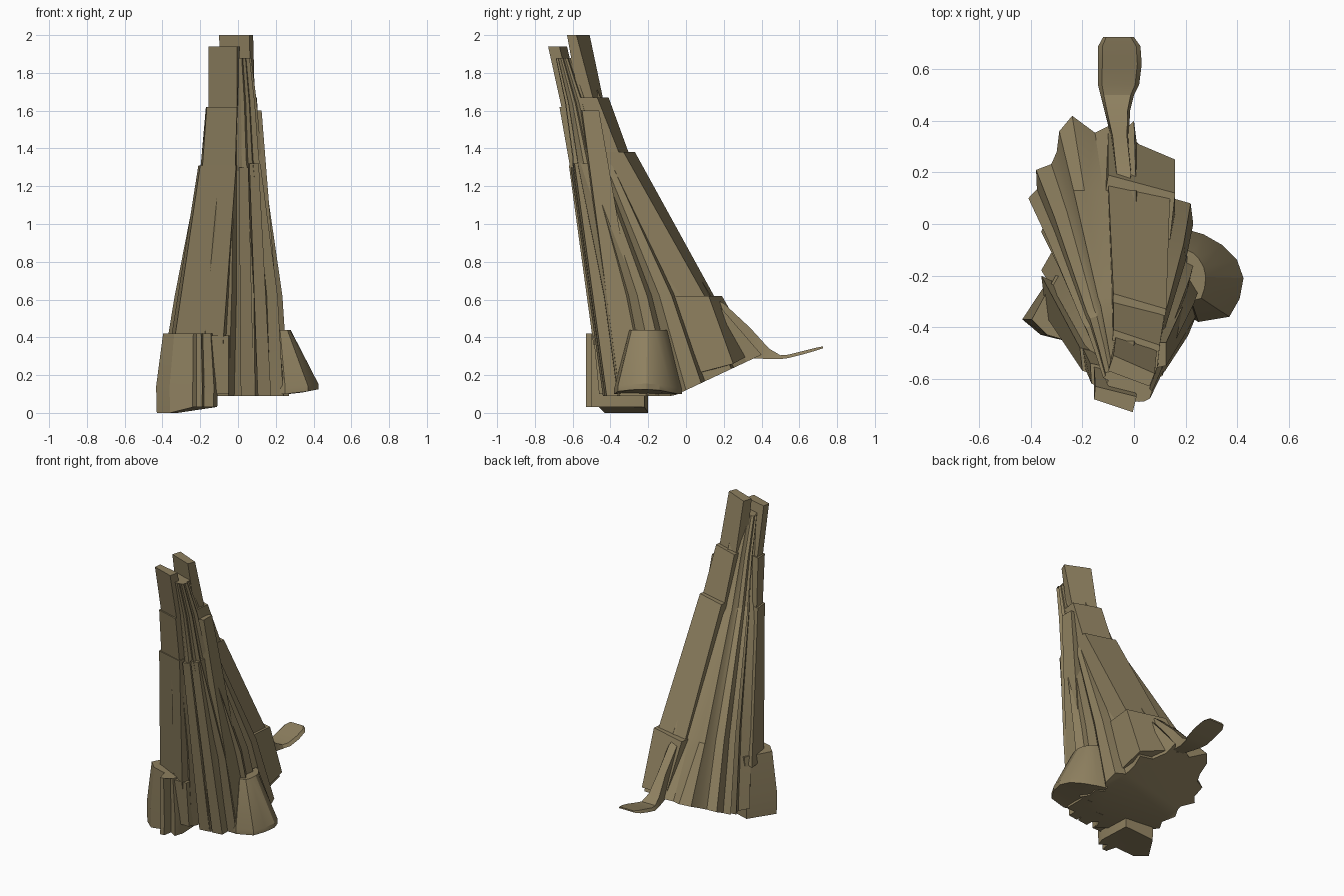
import bpy, bmesh, math, random

random.seed(4)
bark = bpy.data.materials.new("olive brown bark")
bark.diffuse_color = (0.27, 0.215, 0.115, 1)


def loft(name, rings):
    """Join equal-length rings of 3D points into a capped solid."""
    bm = bmesh.new()
    vs = [[bm.verts.new(p) for p in r] for r in rings]
    n = len(rings[0])
    for a, b in zip(vs, vs[1:]):
        for i in range(n):
            j = (i + 1) % n
            bm.faces.new((a[i], a[j], b[j], b[i]))
    caps = [bm.faces.new(vs[0][::-1]), bm.faces.new(vs[-1])]
    bmesh.ops.triangulate(bm, faces=caps)
    bmesh.ops.recalc_face_normals(bm, faces=bm.faces)
    me = bpy.data.meshes.new(name)
    bm.to_mesh(me)
    bm.free()
    me.materials.append(bark)
    ob = bpy.data.objects.new(name, me)
    bpy.context.collection.objects.link(ob)
    for p in me.polygons:
        p.use_smooth = True
    me.set_sharp_from_angle(angle=math.radians(25))
    return ob


def flat(pts, z):
    return [(x, y, z) for x, y in pts]


# Fluted core: uneven root outline tapering and leaning forward
outline = [(-.05, -.43), (-.02, -.36), (.04, -.42), (.09, -.43), (.11, -.37), (.16, -.42),
           (.24, -.36), (.20, -.28), (.27, -.20), (.25, -.08), (.19, -.05), (.23, 0), (.22, .08),
           (.15, .10), (.15, .24), (.01, .32), (0, .40), (-.10, .38), (-.24, .42), (-.29, .36),
           (-.30, .28), (-.38, .21), (-.41, .10), (-.34, .02), (-.36, -.03), (-.32, -.11),
           (-.36, -.18), (-.34, -.30), (-.20, -.41)]
base = []
for i, (x, y) in enumerate(outline):
    base.append((x, y))
    x2, y2 = outline[(i + 1) % len(outline)]
    if math.hypot(x2 - x, y2 - y) > .09:      # extra groove in wide lobes
        k, s = random.uniform(.4, .6), random.uniform(.9, .95)
        gx, gy = x + (x2 - x) * k, y + (y2 - y) * k
        base.append(((gx + .06) * s - .06, (gy + .06) * s - .06))


def fit(x0, x1, y0, y1, z, ymax=9):
    """Fit the root outline into a smaller box at height z."""
    return [(x0 + (x + .41) / .68 * (x1 - x0),
             min(ymax, y0 + (y + .43) / .85 * (y1 - y0)), z) for x, y in base]


root = [(x, y, max(.09, .12 + .47 * y)) for x, y in base]
loft("fluted_core", [root,
                     fit(-.335, .235, -.49, .20, .62, .13),
                     fit(-.20, .135, -.60, -.25, 1.31, -.28),
                     fit(-.185, .125, -.60, -.29, 1.34, -.31),
                     fit(-.15, .10, -.64, -.42, 1.64, -.44),
                     fit(-.12, .07, -.69, -.54, 1.88)])

# Wide front plank in stepped lengths
loft("front_plank", [flat([(-.36, -.20), (-.34, -.36), (-.08, -.49), (-.04, -.36)], .36),
                     flat([(-.21, -.48), (-.20, -.57), (-.01, -.62), (0, -.53)], 1.31)])
loft("front_plank_middle", [flat([(-.20, -.48), (-.19, -.56), (-.015, -.61), (0, -.52)], 1.28),
                            flat([(-.17, -.54), (-.165, -.62), (-.005, -.67), (0, -.58)], 1.62)])
loft("front_plank_tip", [flat([(-.155, -.55), (-.155, -.61), (-.005, -.655), (0, -.59)], 1.60),
                         flat([(-.15, -.63), (-.155, -.68), (-.005, -.73), (.01, -.67)], 1.94)])

# Back slab, same stepped construction
loft("back_slab", [flat([(-.12, -.05), (.12, -.10), (.14, .12), (-.10, .17)], .58),
                   flat([(-.09, -.45), (.10, -.48), (.125, -.33), (-.08, -.27)], 1.38)])
loft("back_slab_middle", [flat([(-.09, -.45), (.10, -.48), (.12, -.34), (-.08, -.29)], 1.34),
                          flat([(-.09, -.52), (.09, -.56), (.10, -.47), (-.08, -.41)], 1.67)])
loft("back_slab_tip", [flat([(-.09, -.52), (.07, -.56), (.09, -.48), (-.07, -.43)], 1.62),
                       flat([(-.10, -.57), (.06, -.63), (.08, -.58), (-.08, -.51)], 2.0)])
loft("back_root_block", [[(-.14, .10, .20), (.16, .02, .20), (.16, .25, .26), (-.10, .36, .32)],
                         flat([(-.13, 0), (.14, -.06), (.16, .12), (-.10, .19)], .62)])

# Narrow ridges on the front right: foot x/y, top x/y, top height
for i, (bx, by, tx, ty, h) in enumerate([(.05, -.44, .03, -.61, 1.30), (.14, -.43, .085, -.60, 1.32),
                                         (.21, -.36, .10, -.56, 1.60)]):
    w, v = .035, .025
    loft("front_ridge_%d" % i,
         [flat([(bx - w, by), (bx + w, by + .01), (bx + w, by + .16), (bx - w, by + .16)], .09),
          flat([(tx - v, ty), (tx + v, ty + .01), (tx + v, ty + .1), (tx - v, ty + .1)], h)])

# Front foot block with a central rib
foot = [(-.32, -.20), (-.43, -.37), (-.36, -.43), (-.24, -.46), (-.22, -.53), (-.19, -.53),
        (-.18, -.47), (-.13, -.50), (-.11, -.44), (-.12, -.22)]
loft("front_foot", [[(x, y, 0 if y > -.46 and x < -.3 else .03) for x, y in foot],
                    flat([(-.25 + (x + .25) * 1.02, y) for x, y in foot], .14),
                    flat([(-.22 + (x + .22) * .84, y) for x, y in foot], .42)])
loft("front_foot_side", [flat([(-.16, -.46), (-.05, -.46), (-.03, -.30), (-.16, -.25)], .10),
                         flat([(-.16, -.49), (-.05, -.49), (-.03, -.35), (-.16, -.30)], .41)])

# Rounded root flaring out to the right
flare = [(.20, -.02), (.27, -.04), (.34, -.08), (.40, -.14), (.425, -.21), (.41, -.29),
         (.37, -.36), (.25, -.38), (.18, -.34)]
loft("right_root", [[(x, y, .10 + max(0, x - .3) * .2) for x, y in flare],
                    [(x, y, .13 + max(0, x - .3) * .2) for x, y in flare],
                    flat([(.20 + (x - .18) * .32, -.2 + (y + .2) * .55) for x, y in flare], .44)])

# Thin neck dropping to a flat leaf behind: y, half width, x, bottom, top
neck = [(.12, .03, -.04, .30, .62), (.20, .035, -.04, .30, .58), (.34, .035, -.055, .29, .45),
        (.44, .05, -.065, .285, .34), (.50, .065, -.065, .285, .305), (.54, .08, -.06, .29, .308),
        (.62, .085, -.055, .31, .328), (.69, .082, -.057, .33, .345), (.725, .06, -.06, .342, .352)]
loft("back_leaf", [[(x - w, y, a), (x + w, y, a), (x + w * .8, y, b), (x - w * .8, y, b)]
                   for y, w, x, a, b in neck])
